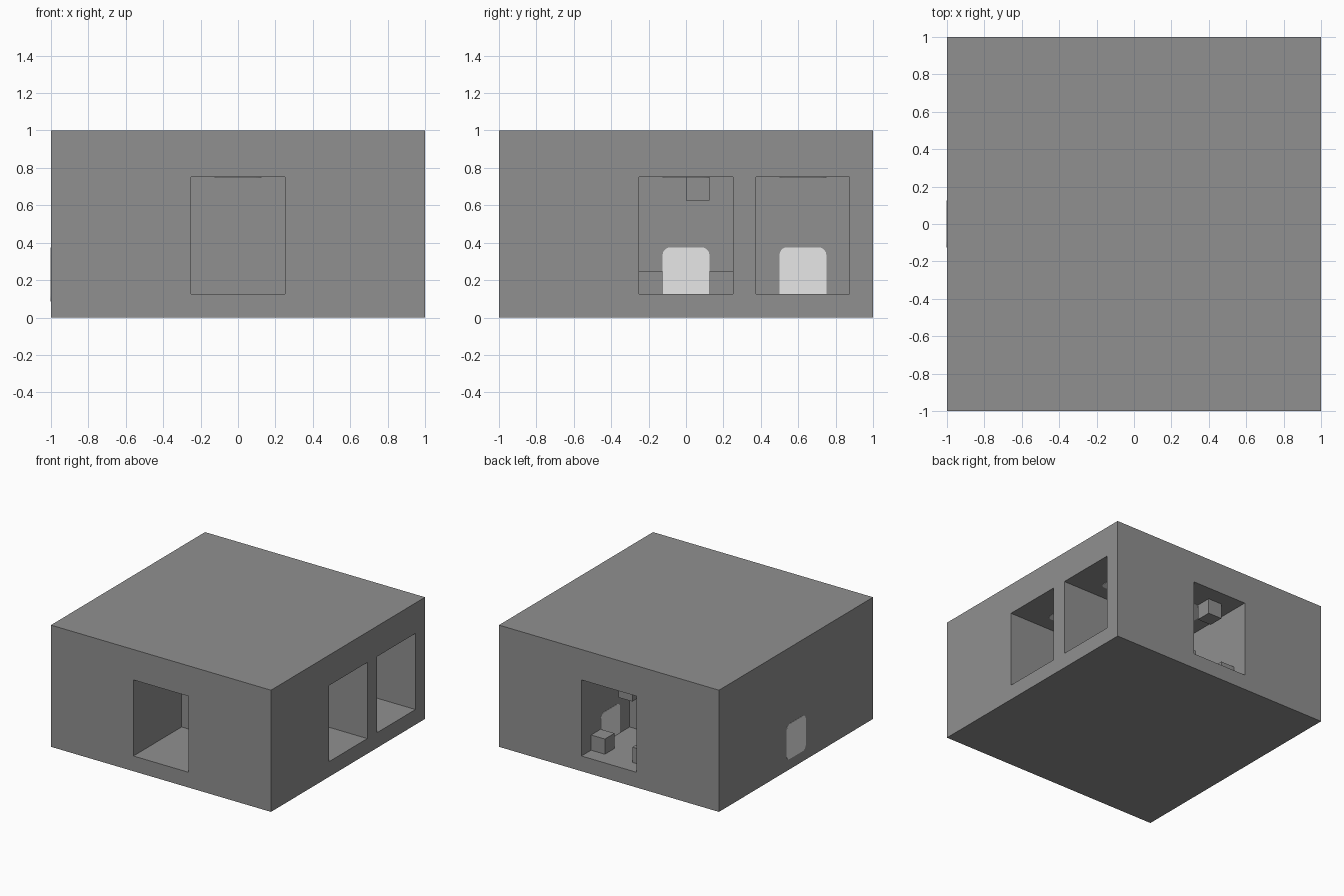
import bpy
import bmesh
from mathutils import Matrix, Vector

cube = bpy.data.objects.get("Cube")
if cube:
    bpy.data.objects.remove(cube, do_unlink=True)


def make_material(name, value):
    mat = bpy.data.materials.new(name)
    mat.use_nodes = True
    colour = (value, value, value, 1)
    mat.diffuse_color = colour
    mat.node_tree.nodes["Principled BSDF"].inputs["Base Color"].default_value = colour
    return mat


wall_grey = make_material("wall grey", 0.28)
panel_grey = make_material("light panel grey", 0.8)


def make_box(name, low, high, mat, round_axis=None):
    """Box between two corners, optionally rounded around one axis."""
    low, high = Vector(low), Vector(high)
    bm = bmesh.new()
    bmesh.ops.create_cube(bm, size=1)
    bmesh.ops.transform(bm, verts=bm.verts,
                        matrix=Matrix.Translation((low + high) / 2)
                        @ Matrix.Diagonal((high - low).to_4d()))
    if round_axis is not None:
        edges = [e for e in bm.edges
                 if abs((e.verts[0].co - e.verts[1].co).normalized()[round_axis]) > 0.9]
        bmesh.ops.bevel(bm, geom=edges, offset=0.04, segments=5,
                        profile=0.5, affect='EDGES')
    mesh = bpy.data.meshes.new(name)
    bm.to_mesh(mesh)
    bm.free()
    mesh.materials.append(mat)
    obj = bpy.data.objects.new(name, mesh)
    bpy.context.collection.objects.link(obj)
    return obj


# Layout: rooms on a square grid with equal walls between them
PITCH, HALF, WALL = 0.625, 0.25, 0.125
FLOOR, CEILING = 0.125, 0.75
PROUD = 0.002
OUT = 1.1

# Solid building block
building = make_box("building", (-1, -1, 0), (1, 1, 1), wall_grey)

# Rooms: grid cell and the outward direction of the open side
rooms = {
    "front_room": ((0, -1), (0, -1)),
    "back_room": ((0, 1), (0, 1)),
    "side_middle_room": ((1, 0), (1, 0)),
    "side_back_room": ((1, 1), (1, 0)),
}
cutters = []
for name, (cell, opening) in rooms.items():
    low = [c * PITCH - HALF for c in cell] + [FLOOR]
    high = [c * PITCH + HALF for c in cell] + [CEILING]
    for axis, side in enumerate(opening):
        if side > 0:
            high[axis] = OUT
        elif side < 0:
            low[axis] = -OUT
    cutter = make_box(name + "_cutter", low, high, wall_grey)
    cutter.hide_render = True
    cutters.append(cutter)
    mod = building.modifiers.new(name, 'BOOLEAN')
    mod.operation = 'DIFFERENCE'
    mod.solver = 'EXACT'
    mod.object = cutter

    # Rounded lamp panel in the middle of each ceiling
    cx, cy = (c * PITCH for c in cell)
    make_box(name + "_lamp", (cx - WALL, cy - WALL, CEILING - PROUD),
             (cx + WALL, cy + WALL, CEILING + 0.05), panel_grey, 2)

# Bake the carved rooms into the block and drop the cutters
bpy.context.view_layer.update()
depsgraph = bpy.context.evaluated_depsgraph_get()
carved = bpy.data.meshes.new_from_object(building.evaluated_get(depsgraph))
building.modifiers.clear()
building.data = carved
building.data.materials.clear()
building.data.materials.append(wall_grey)
for cutter in cutters:
    bpy.data.objects.remove(cutter, do_unlink=True)

# Rounded doors set through the walls
for name, x, y in (("back_door", HALF, PITCH), ("middle_door", HALF, 0),
                   ("outer_door", -1, 0)):
    make_box(name, (x - PROUD, y - WALL, 0.085),
             (x + WALL + PROUD, y + WALL, 0.375), panel_grey, 0)

# Floor blocks in the room corners and one block on the ceiling
for side, start in (("left", WALL), ("right", -HALF)):
    make_box("back_floor_block_" + side, (start, 0.75, FLOOR),
             (start + WALL, 0.875, FLOOR + WALL), wall_grey)
    make_box("middle_floor_block_" + side, (0.375, start, FLOOR),
             (0.5, start + WALL, FLOOR + WALL), wall_grey)
make_box("back_ceiling_block", (-WALL, 0.75, CEILING - WALL),
         (0, 0.875, CEILING), wall_grey)
make_box("middle_ceiling_block", (0.375, 0, CEILING - WALL),
         (0.5, WALL, CEILING), wall_grey)
